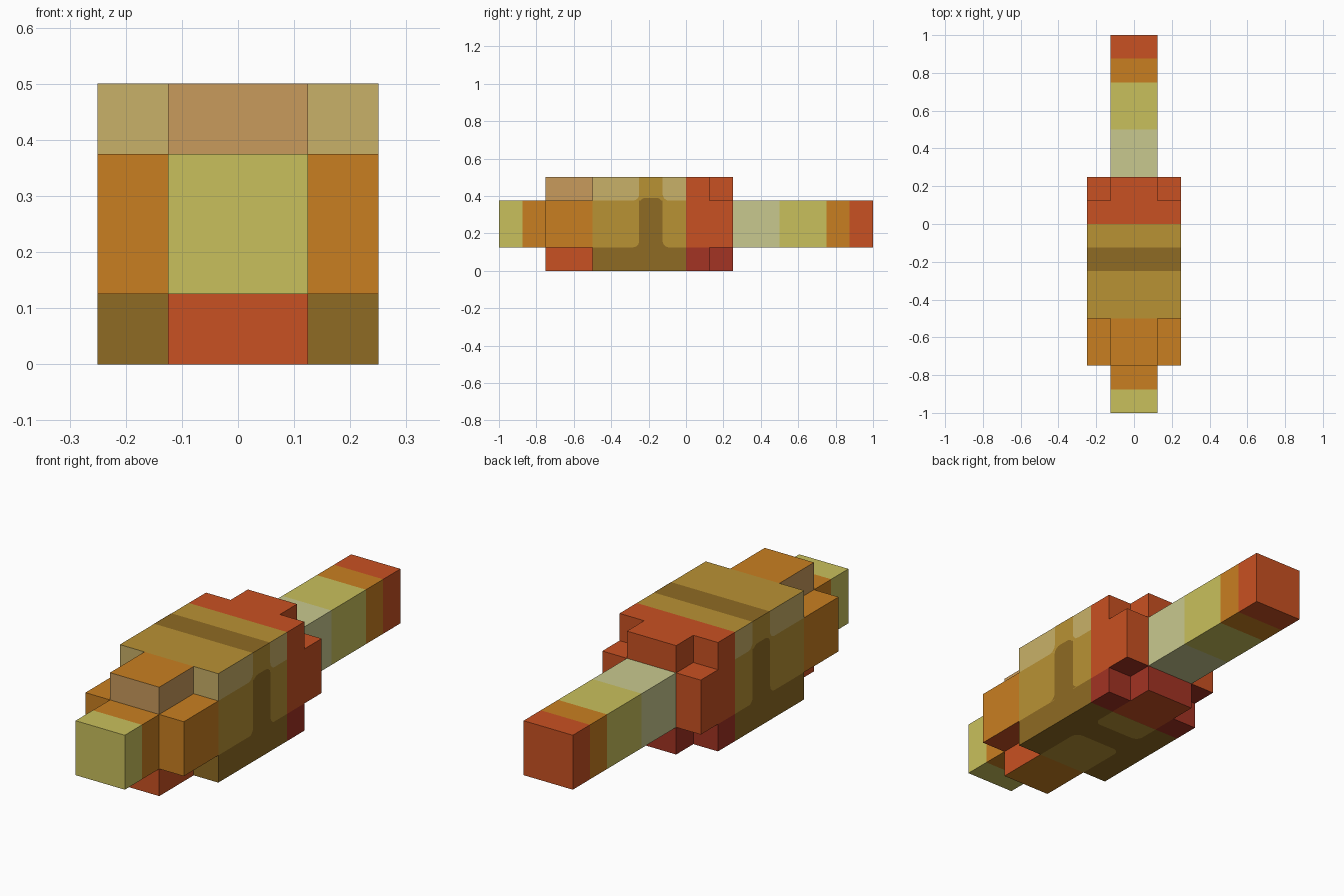
import bpy, bmesh, math
from mathutils import Vector

if "Cube" in bpy.data.objects:
    bpy.data.objects.remove(bpy.data.objects["Cube"])


def linear(v):
    v /= 255
    return v / 12.92 if v <= 0.04045 else ((v + 0.055) / 1.055) ** 2.4


PALETTE = {
    "orange": (201, 127, 33), "yellow": (201, 192, 92), "pale_green": (201, 201, 143),
    "red": (201, 81, 34), "dark_red": (163, 51, 35), "brown": (143, 107, 35),
    "ochre": (185, 146, 52), "tan": (201, 177, 104), "peach": (201, 155, 92),
}
NAMES = list(PALETTE)
MATS = []
for name, rgb in PALETTE.items():
    m = bpy.data.materials.new(name)
    col = (*[linear(v) for v in rgb], 1)
    m.diffuse_color = col
    m.use_nodes = True
    bsdf = next(n for n in m.node_tree.nodes if n.type == "BSDF_PRINCIPLED")
    bsdf.inputs["Base Color"].default_value = col
    bsdf.inputs["Roughness"].default_value = 0.9
    MATS.append(m)


# Colour rules: face centre c, normal n -> colour name
def nose_colour(c, n):
    return "yellow" if c.y < -0.875 or n.y < -0.5 else "orange"


def head_colour(c, n):
    if abs(n.z) > 0.5:
        return "orange"
    return "peach" if c.z > 0.375 else "red" if c.z < 0.125 else "orange"


def cheek_colour(c, n):
    return "red" if n.z < -0.5 else "orange"


def rear_colour(c, n):
    if n.z < -0.5:
        return "red" if abs(c.x) < 0.125 else "dark_red"
    return "dark_red" if c.z < 0.125 else "red"


def hip_colour(c, n):
    return "dark_red" if n.z < -0.5 else "red"


def body_colour(c, n):
    if c.y > 0:
        return rear_colour(c, n)
    band = -0.25 < c.y < -0.125
    if n.z > 0.5:
        return "brown" if band else "ochre"
    if n.z < -0.5 or c.z < 0.125:
        return "brown"
    if c.z > 0.375:
        return "ochre" if band else "tan"
    return "brown" if band else "ochre"


def tail_colour(c, n):
    if c.y < 0.5:
        return "pale_green"
    return "yellow" if c.y < 0.75 else "orange" if c.y < 0.875 else "red"


# Blocks: name, low corner, high corner, colour rule
BLOCKS = [
    ("body", (-.25, -.5, 0), (.25, .125, .5), body_colour),
    ("head", (-.125, -.75, 0), (.125, -.5, .5), head_colour),
    ("nose", (-.125, -1, .125), (.125, -.75, .375), nose_colour),
    ("rear", (-.125, .125, 0), (.125, .25, .5), rear_colour),
    ("tail", (-.125, .25, .125), (.125, 1, .375), tail_colour),
]
for side, x0 in (("left", .125), ("right", -.25)):
    BLOCKS += [
        (side + "_cheek", (x0, -.75, .125), (x0 + .125, -.5, .375), cheek_colour),
        (side + "_hip", (x0, .125, .125), (x0 + .125, .25, .375), hip_colour),
    ]


def covered(p):
    return any(all(a < v < b for a, v, b in zip(lo, p, hi)) for _, lo, hi, _ in BLOCKS)


def finish(name, bm):
    me = bpy.data.meshes.new(name)
    bm.to_mesh(me)
    bm.free()
    for m in MATS:
        me.materials.append(m)
    ob = bpy.data.objects.new(name, me)
    bpy.context.collection.objects.link(ob)
    return ob


def block(name, lo, hi, rule):
    """Box cut on a 0.125 grid, hidden faces removed, coloured by rule."""
    bm = bmesh.new()
    bmesh.ops.create_cube(bm, size=1)
    for v in bm.verts:
        v.co = [lo[i] if v.co[i] < 0 else hi[i] for i in range(3)]
    for axis in range(3):
        no = Vector([float(i == axis) for i in range(3)])
        for k in range(1, round((hi[axis] - lo[axis]) / 0.125)):
            bmesh.ops.bisect_plane(bm, geom=bm.verts[:] + bm.edges[:] + bm.faces[:],
                                   plane_co=no * (lo[axis] + k * 0.125), plane_no=no)
    bm.normal_update()
    hidden = []
    for f in bm.faces:
        c = f.calc_center_median()
        if covered(c + f.normal * 0.01):
            hidden.append(f)
        else:
            f.material_index = NAMES.index(rule(c, f.normal))
    bmesh.ops.delete(bm, geom=hidden, context="FACES")
    finish(name, bm)


for spec in BLOCKS:
    block(*spec)


# Painted marks: single flat faces just above the surface
def arc(cx, cy, r, a0, a1, steps=6):
    return [(cx + r * math.cos(math.radians(a0 + (a1 - a0) * i / steps)),
             cy + r * math.sin(math.radians(a0 + (a1 - a0) * i / steps)))
            for i in range(steps + 1)]


def plate(name, points, place, normal, colour):
    bm = bmesh.new()
    f = bm.faces.new([bm.verts.new(place(u, v)) for u, v in points])
    f.normal_update()
    if f.normal.dot(Vector(normal)) < 0:
        f.normal_flip()
    f.material_index = NAMES.index(colour)
    finish(name, bm)


R = 0.035
A, B = -0.25, -0.125    # stripe edges along y


def flare(z):
    """Curved feet of a stripe: right foot, left foot."""
    return arc(B + R, z + R, R, 270, 180), arc(A - R, z + R, R, 0, -90)


# Side stripe with rounded top and flared foot, and the lighter stripe above it
foot_r, foot_l = flare(0.125)
stripe = foot_r + arc(B - R, .39 - R, R, 0, 90) + arc(A + R, .39 - R, R, 90, 180) + foot_l
foot_r, foot_l = flare(0.375)
upper = foot_r + [(B, .5), (A, .5)] + foot_l
for side, s in (("left", 1), ("right", -1)):
    plate(side + "_upper_stripe", upper, lambda u, v: (s * 0.251, u, v), (s, 0, 0), "ochre")
    plate(side + "_stripe", stripe, lambda u, v: (s * 0.2525, u, v), (s, 0, 0), "brown")

# Belly patches, rounded on the edges that face each other
W = 0.125
front_patch = [(-W, -.5), (W, -.5)] + arc(W - R, A - R, R, 0, 90) + arc(R - W, A - R, R, 90, 180)
rear_patch = [(W, 0), (-W, 0)] + arc(R - W, B + R, R, 180, 270) + arc(W - R, B + R, R, 270, 360)
for name, pts in (("front_belly_patch", front_patch), ("rear_belly_patch", rear_patch)):
    plate(name, pts, lambda u, v: (u, v, -0.001), (0, 0, -1), "ochre")
